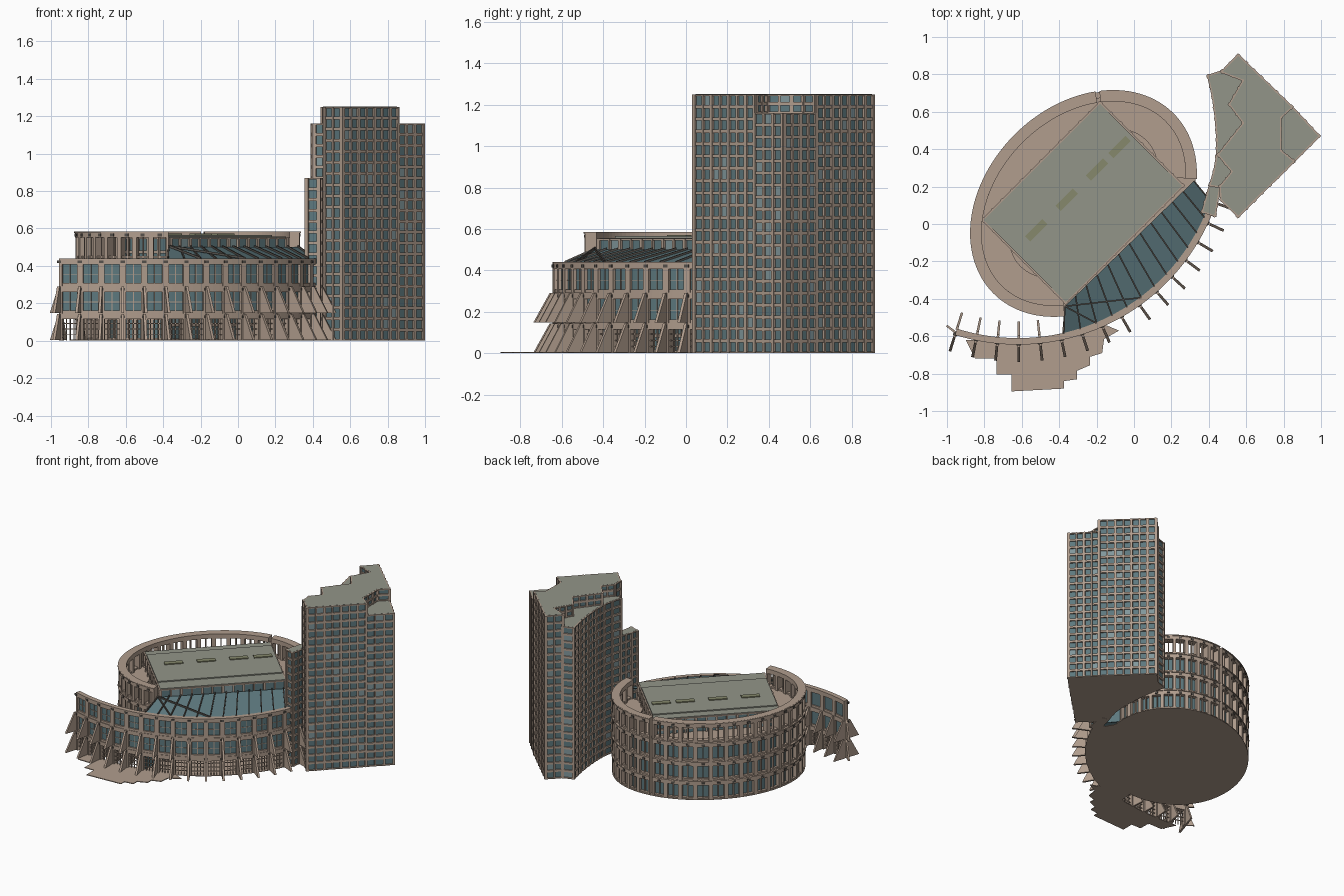
import bpy, bmesh, math, random
from mathutils import Vector

if "Cube" in bpy.data.objects:
    bpy.data.objects.remove(bpy.data.objects["Cube"])
random.seed(4)
COL = {"stone": (.44, .34, .27), "glass": (.11, .19, .21), "pale_glass": (.22, .31, .33),
       "roof": (.29, .30, .25), "dark": (.09, .08, .07), "skylight": (.24, .25, .15)}
MAT = {}
for k, c in COL.items():
    MAT[k] = bpy.data.materials.new(k)
    MAT[k].diffuse_color = (*c, 1)


def loft(bm, loops, mi=0):
    """Bridge equal-length point loops and cap both ends."""
    vs = [[bm.verts.new(p) for p in lp] for lp in loops]
    n = len(vs[0])
    fs = [bm.faces.new((a[i], a[(i + 1) % n], b[(i + 1) % n], b[i]))
          for a, b in zip(vs, vs[1:]) for i in range(n)]
    fs += [bm.faces.new(vs[0][::-1]), bm.faces.new(vs[-1])]
    for f in fs:
        f.material_index = mi


def prism(bm, pts, z0, z1):
    loft(bm, [[(p[0], p[1], z) for p in pts] for z in (z0, z1)])


def sweep(bm, curve, t0, t1, n, o0, o1, z0, z1):
    """Curved wall following curve(t, offset)."""
    loops = []
    for i in range(n + 1):
        t = t0 + (t1 - t0) * i / n
        a, b = curve(t, o0), curve(t, o1)
        loops.append([(*a, z0), (*b, z0), (*b, z1), (*a, z1)])
    loft(bm, loops)


def beam(bm, p, q, w, h):
    p, q = Vector(p), Vector(q)
    s = (q - p).cross(Vector((0, 0, 1))).normalized() * w / 2
    u = Vector((0, 0, h))
    loft(bm, [[e - s, e + s, e + s + u, e - s + u] for e in (p, q)])


def finish(bm, name, *mats):
    bmesh.ops.recalc_face_normals(bm, faces=bm.faces)
    me = bpy.data.meshes.new(name)
    bm.to_mesh(me)
    bm.free()
    for m in mats:
        me.materials.append(MAT[m])
    ob = bpy.data.objects.new(name, me)
    bpy.context.collection.objects.link(ob)


B = bmesh.new
S = math.sqrt(.5)
CX, CY = -.27, .11


def uv(u, v):
    """Local frame of the oval, turned 45 degrees."""
    return (CX + (u - v) * S, CY + (u + v) * S)


def oval(t, o=0):
    t = math.radians(t)
    a, b = .675, .515
    nx, ny = math.cos(t) / a, math.sin(t) / b
    l = math.hypot(nx, ny)
    return uv(a * math.cos(t) + o * nx / l, b * math.sin(t) + o * ny / l)


def arc(t, o=0):
    t = math.radians(t)
    return (-.62 + (1.12 + o) * math.cos(t), .475 + (1.12 + o) * math.sin(t))


H = .1463
# oval colonnade in two halves, four storeys
stone, glass, vent = B(), B(), B()
for t0, t1, bays in ((46.5, 223, 19), (-40, 44.5, 9)):
    st = (t1 - t0) / bays
    for k in range(4):
        z = k * H
        sweep(stone, oval, t0, t1, bays * 3, -.055, 0, z + .112, z + H)
        sweep(stone, oval, t0, t1, bays * 3, -.045, .006, z + H - .008, z + H - .001)
        sweep(stone, oval, t0, t1, bays * 3, -.045, -.008, z + .002, z + .014)
        for i in range(bays + 1):
            c = t0 + i * st
            sweep(stone, oval, max(t0, c - st * .14), min(t1, c + st * .14), 1, -.055, 0, z, z + .115)
            if i < bays:
                m = c + st / 2
                sweep(stone, oval, m - st * .04, m + st * .04, 1, -.035, -.012, z, z + .115)
                sweep(vent, oval, m - st * .12, m + st * .12, 1, -.01, .003, z + .119, z + .133)
        if k < 3:
            sweep(glass, oval, t0 + .1, t1 - .1, bays * 3, -.036, -.028, z + .002, z + .115)
finish(stone, "oval_colonnade", "stone")
finish(glass, "oval_glazing", "glass")
finish(vent, "oval_band_openings", "dark")

# oval terrace inside the colonnade, at third-storey level
bm = B()
sweep(bm, oval, -40, 223, 80, -.2, -.03, .425, .44)
finish(bm, "gallery_terrace", "stone")

# curved front wall with sloped buttress fins
A0, A1, NB = -107.5, -19, 15
st = (A1 - A0) / NB
stone, glass, vent, grid, fins = B(), B(), B(), B(), B()
for k in range(3):
    z = k * H
    sweep(stone, arc, A0, A1, NB * 3, -.035, 0, z + .115, z + H + (.001 if k == 2 else 0))
    if k:
        sweep(stone, arc, A0, A1, NB * 3, -.03, -.004, z, z + .016)
        sweep(glass, arc, A0 + .1, A1 - .1, NB * 3, -.022, -.015, z, z + .118)
    for i in range(NB + 1):
        c = A0 + i * st
        sweep(stone, arc, max(A0, c - st * .15), min(A1, c + st * .15), 1, -.035, 0, z, z + .118)
        sweep(vent, arc, c - st * .1, c + st * .1, 1, -.01, .004, z + .122, z + .136)
        if i < NB:
            for f in ((.5,) if k else (.32, .5, .68)):
                m = c + st * f
                sweep(grid, arc, m - .1, m + .1, 1, -.022, -.01, z, z + .118)
        if k < 2:
            sides = [(-.005, .092)] + ([(-.03, -.125)] if c < -79 else [])
            for r0, r1 in sides:
                d = .35
                loft(fins, [[(*arc(c + e, r0), z + .003), (*arc(c + e, r1), z + .003),
                             (*arc(c + e, r0 + (r1 - r0) * .2), z + H - .003),
                             (*arc(c + e, r0), z + H - .003)] for e in (-d, d)])
for z in (.03, .06, .09, .205, .35):
    sweep(grid, arc, A0, A1, NB * 2, -.02, -.012, z, z + .004)
# diagonal fins on the free end
for k in range(2):
    for e in (arc(A0, 0), ):
        x, y = e
        loft(fins, [[(x + .02 + s, y + s, k * H + .003), (x - .045 + s, y + .05 + s, k * H + .003),
                     (x + s, y + .015 + s, k * H + H - .003)] for s in (-.004, .004)])
finish(stone, "front_curved_wall", "stone")
finish(glass, "front_wall_glazing", "glass")
finish(vent, "front_band_openings", "dark")
finish(grid, "front_window_bars", "stone")
finish(fins, "front_buttress_fins", "stone")

# ground slabs: oval floor, atrium floor, stepped plaza
bm = B()
prism(bm, [oval(i * 4) for i in range(90)], 0, .005)
prism(bm, [arc(-78 + i * 5) for i in range(12)] + [(.3, .23), (-.37, -.43)], 0, .004)
steps = [(-.9, -.62), (-.85, -.72), (-.735, -.72), (-.735, -.805), (-.655, -.805), (-.655, -.895),
         (-.375, -.88), (-.375, -.84), (-.305, -.83), (-.305, -.785), (-.235, -.755),
         (-.235, -.71), (-.17, -.69), (-.16, -.615), (-.08, -.57), (-.2, -.52), (-.38, -.59), (-.6, -.62)]
prism(bm, steps, 0, .006)
finish(bm, "ground_slabs", "stone")

# glass atrium roof between box and curved wall
bm, ribs = B(), B()
N = 12
P = Vector((-.37, -.44, .5)), Vector((.32, .23, .5))
hi = [P[0].lerp(P[1], i / N) for i in range(N + 1)]
lo = [Vector((*arc(-77 + i * 58 / N, -.03), .435)) for i in range(N + 1)]
dz = Vector((0, 0, -.008))
loft(bm, [[a, b, b + dz, a + dz] for a, b in zip(hi, lo)])
for a, b in zip(hi, lo):
    beam(ribs, a, b, .008, .01)
for a, b in ((hi[0], lo[5]), (hi[0], lo[2])):
    beam(ribs, a, b, .008, .012)
for i in (0, N):
    beam(bm, (hi[i].x, hi[i].y, 0.005), (lo[i].x, lo[i].y, 0.005), .008, .43)
finish(bm, "atrium_glass_roof", "glass")
finish(ribs, "atrium_ribs", "dark")


def facade(bm, fr, p, q, z0, z1, bay, floor):
    """Window grid with frame bars on the outer side of edge p-q."""
    p, q = Vector((*p[:2], 0)), Vector((*q[:2], 0))
    d = q - p
    L = d.length
    nb, nf = max(1, round(L / bay)), max(1, round((z1 - z0) / floor))
    n = Vector((d.y, -d.x, 0)).normalized()
    d.normalize()
    w, h = L / nb, (z1 - z0) / nf
    for i in range(nb):
        for j in range(nf):
            c = [p + d * w * (i + a) + Vector((0, 0, z0 + h * (j + b)))
                 for a, b in ((0, 0), (1, 0), (1, 1), (0, 1))]
            f = bm.faces.new([bm.verts.new(v) for v in c])
            f.material_index = 1 if random.random() < .13 else 0
    for i in range(nb + 1):
        c = p + d * w * i
        hw = .009 if i % 2 == 0 else .006
        a, b = c - d * hw, c + d * hw
        prism(fr, [a, b, b + n * .012, a + n * .012], z0, z1)
    for j in range(nf + 1):
        zc = z0 + h * j
        prism(fr, [p, q, q + n * .009, p + n * .009], max(z0, zc - .008), min(z1, zc + .008))


# rectangular inner block
box = [uv(-.44, -.305), uv(.44, -.305), uv(.44, .315), uv(-.44, .315)]
gl, fr, roof = B(), B(), B()
for i in range(4):
    facade(gl, fr, box[i], box[(i + 1) % 4], .005, .553, .075, H / 2)
prism(roof, box, .548, .557)
prism(roof, [uv(-.44, -.2), uv(.44, -.2), uv(.44, .25), uv(-.44, .25)], .557, .565)
finish(gl, "inner_block_windows", "glass", "pale_glass")
finish(fr, "inner_block_frames", "stone")
finish(roof, "inner_block_roof", "roof")
bm = B()
for u in (-.28, -.05, .18, .35):
    prism(bm, [uv(u + a, .078 + b) for a, b in ((-.065, -.02), (.065, -.02), (.065, .02), (-.065, .02))], .56, .572)
finish(bm, "roof_skylights", "skylight")

# tower: counter-clockwise outlines (x, y, height where that side's windows start)
X = 9
tower = {
    "main": (1.25, [(.557, .045, 0), (.85, .335, 1.16), (.78, .39, 1.16), (.78, .57, 1.16),
                    (.84, .625, 0), (.557, .898, 0), (.475, .815, 1.16), (.59, .77, 1.16),
                    (.515, .64, 1.16), (.59, .54, 1.16), (.455, .37, 1.16), (.53, .28, 1.16), (.465, .2, 0),
                    (.468, .132, 0)]),
    "east_corner": (1.16, [(.85, .335, 0), (.985, .47, 0), (.84, .625, X), (.78, .57, X), (.78, .39, X)]),
    "west_strip": (1.16, [(.475, .815, 0), (.4, .79, 0), (.425, .68, 0), (.441, .56, 0), (.448, .45, 0),
                          (.446, .36, X), (.455, .37, X), (.59, .54, X), (.515, .64, X), (.59, .77, X)]),
    "south_west": (1.16, [(.465, .2, X), (.53, .28, X), (.455, .37, X), (.446, .36, 0), (.432, .28, 0), (.41, .21, .87)]),
    "low_wing": (.87, [(.37, .068, 0), (.43, .048, 0), (.455, .2, X), (.41, .21, 0)]),
}
for name, (top, pts) in tower.items():
    gl, fr, roof = B(), B(), B()
    for a, b in zip(pts, pts[1:] + pts[:1]):
        if a[2] < top:
            facade(gl, fr, a, b, a[2], top, .056, .0585)
    finish(gl, "tower_" + name + "_windows", "glass", "pale_glass")
    finish(fr, "tower_" + name + "_frames", "stone")
    prism(roof, pts, top - .006, top + .001)
    finish(roof, "tower_" + name + "_roof", "roof")
    bm = B()
    prism(bm, pts, 0, .004)
    finish(bm, "tower_" + name + "_base", "stone")

for m in bpy.data.materials:
    if m.users and not m.is_grease_pencil:
        m.use_nodes = True
        m.node_tree.nodes["Principled BSDF"].inputs["Base Color"].default_value = m.diffuse_color
